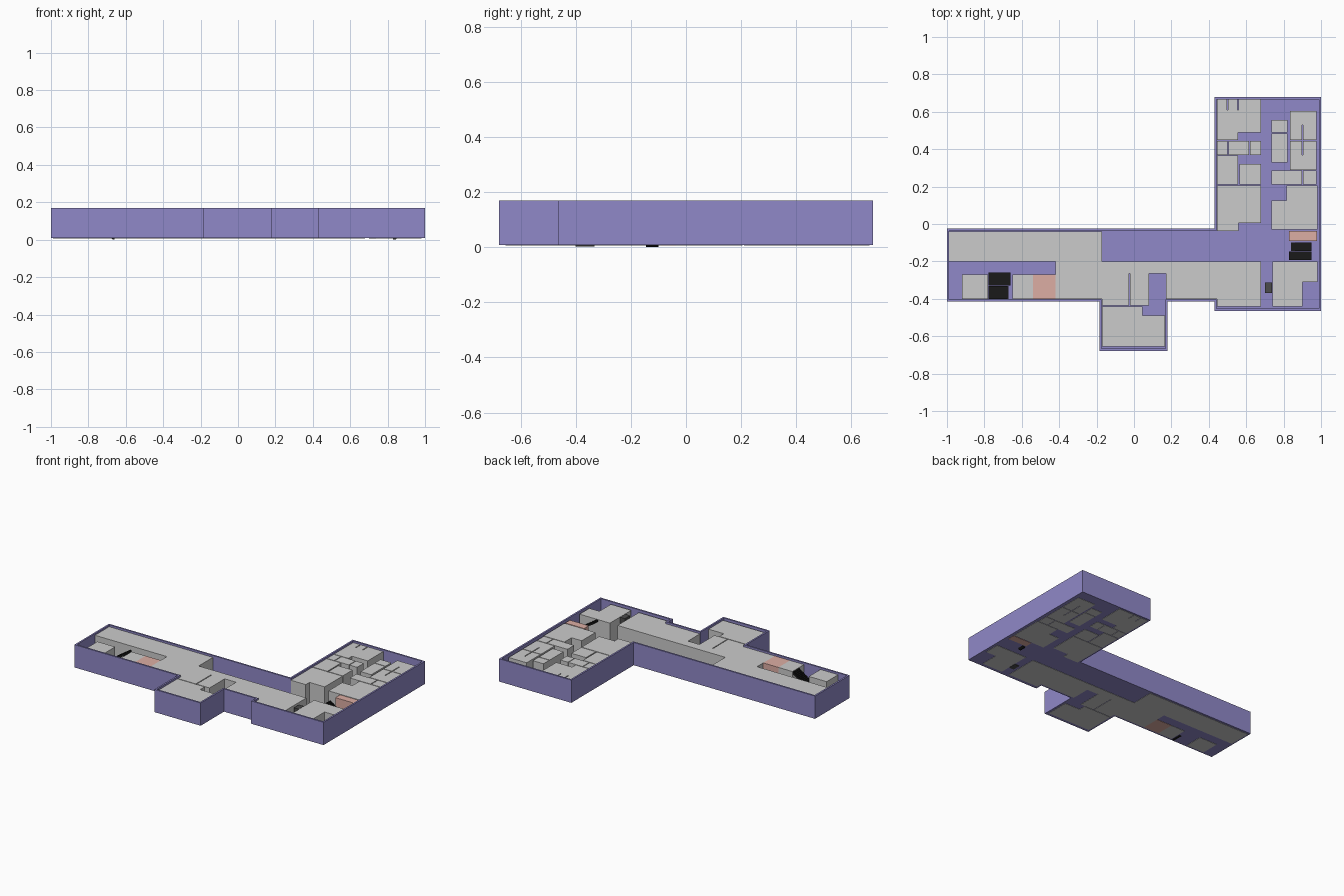
import bpy, bmesh
from mathutils import Vector

if "Cube" in bpy.data.objects:
    bpy.data.objects.remove(bpy.data.objects["Cube"])


def material(name, rgb):
    m = bpy.data.materials.new(name)
    m.diffuse_color = (*rgb, 1)
    m.use_nodes = True
    m.node_tree.nodes["Principled BSDF"].inputs["Base Color"].default_value = m.diffuse_color
    return m


PURPLE = material("purple", (0.28, 0.25, 0.58))
PINK = material("pink", (0.72, 0.42, 0.37))
DARK = material("dark_grey", (0.07, 0.07, 0.07))
BLACK = material("black", (0.01, 0.01, 0.01))


def finish(bm, name, mat=None):
    bmesh.ops.recalc_face_normals(bm, faces=bm.faces)
    me = bpy.data.meshes.new(name)
    bm.to_mesh(me)
    bm.free()
    ob = bpy.data.objects.new(name, me)
    bpy.context.collection.objects.link(ob)
    if mat:
        me.materials.append(mat)
    return ob


def prism(name, pts, z0=0.006, z1=0.158, mat=None):
    """Floor-plan polygon raised into a block."""
    bm = bmesh.new()
    low = [bm.verts.new((x, y, z0)) for x, y in pts]
    top = [bm.verts.new((x, y, z1)) for x, y in pts]
    bm.faces.new(low)
    bm.faces.new(top)
    n = len(pts)
    for i in range(n):
        j = (i + 1) % n
        bm.faces.new((low[i], low[j], top[j], top[i]))
    return finish(bm, name, mat)


def rect(x0, x1, y0, y1):
    return [(x0, y0), (x1, y0), (x1, y1), (x0, y1)]


def slot(x, y_open, y_end, dx):
    """Thin wall gap cut into an outline; dx is half its width, signed by travel."""
    return [(x - dx, y_open), (x - dx, y_end), (x + dx, y_end), (x + dx, y_open)]


def inset(pts, t):
    """Offset a clockwise right-angled outline inwards."""
    out = []
    for i, p in enumerate(pts):
        a = (Vector(p) - Vector(pts[i - 1])).normalized()
        b = (Vector(pts[(i + 1) % len(pts)]) - Vector(p)).normalized()
        out.append(Vector(p) + t * (Vector((a.y, -a.x)) + Vector((b.y, -b.x))))
    return out


# Outer shell: open tray with thin walls and a floor
outline = [(-1, -.025), (.43, -.025), (.43, .678), (1, .678), (1, -.465), (.43, -.465),
           (.43, -.415), (.18, -.415), (.18, -.678), (-.185, -.678), (-.185, -.415), (-1, -.415)]
bm = bmesh.new()
inner = inset(outline, .012)
rings = [[bm.verts.new((x, y, z)) for x, y in pts]
         for pts, z in ((outline, .008), (outline, .17), (inner, .17), (inner, .012))]
for r0, r1 in zip(rings, rings[1:]):
    for i in range(len(r0)):
        j = (i + 1) % len(r0)
        bm.faces.new((r0[i], r0[j], r1[j], r1[i]))
bm.faces.new(rings[0])
bm.faces.new(rings[-1])
finish(bm, "outer_shell", PURPLE)

# Rectangular rooms
rooms = [
    (-.988, -.17, -.2, -.04), (-.65, -.54, -.4, -.27), (-.92, -.78, -.4, -.27),
    (.443, .557, .21, .365), (.565, .68, .21, .32),
    (.443, .5, .37, .445), (.505, .615, .37, .445), (.62, .68, .37, .445),
    (.735, .82, .49, .555), (.735, .82, .33, .485),
    (.735, .897, .21, .285), (.903, .975, .21, .285),
]
for i, r in enumerate(rooms):
    prism(f"room_{i + 1}", rect(*r))
for i, r in enumerate([(-.54, -.42, -.4, -.27), (.83, .978, -.09, -.037)]):
    prism(f"washroom_{i + 1}", rect(*r), mat=PINK)
prism("lift_shaft", rect(.7, .738, -.37, -.312), mat=DARK)

# Rooms with notches and wall gaps
prism("main_hall", [(-.42, -.2), (.68, -.2), (.68, -.44), (.443, -.44), (.443, -.4), (.17, -.4),
                    (.17, -.265), (.08, -.265), (.08, -.435), *slot(-.025, -.435, -.265, -.003),
                    (-.17, -.435), (-.17, -.4), (-.42, -.4)])
prism("bay_room", [(-.17, -.44), (.045, -.44), (.045, -.49), (.165, -.49), (.165, -.655), (-.17, -.655)])
prism("front_corner_room", [(.74, -.2), (.98, -.2), (.98, -.31), (.9, -.31), (.9, -.44), (.74, -.44)])
prism("wing_west_room", [(.443, -.037), (.56, -.037), (.56, .005), (.68, .005), (.68, .205), (.443, .205)])
prism("wing_east_room", [(.735, -.03), (.98, -.03), (.98, .205), (.815, .205), (.815, .125), (.735, .125)])
prism("wing_back_room", [(.443, .45), (.555, .45), (.555, .49), (.68, .49), (.68, .665),
                         *slot(.557, .665, .61, -.003), *slot(.5, .665, .61, -.003), (.443, .665)])
prism("east_room_back", [(.833, .45), *slot(.9, .45, .53, .003), (.975, .45), (.975, .605), (.833, .605)])
prism("east_room_middle", [(.833, .29), (.975, .29), (.975, .445), *slot(.9, .445, .37, -.003), (.833, .445)])


def flight(name, x0, x1, y0, y1, z0, z1, steps=12):
    """Saw-tooth stair slab climbing from x0 to x1."""
    dx, dz = (x1 - x0) / steps, (z1 - z0) / steps
    prof = []
    for i in range(steps):
        prof += [(x0 + i * dx, z0 + i * dz), (x0 + i * dx, z0 + (i + 1) * dz)]
    prof += [(x1, z1), (x1, z1 - 2 * dz), (x0 + dx, z0)]
    bm = bmesh.new()
    a = bm.faces.new([bm.verts.new((x, y0, z)) for x, z in prof])
    ext = bmesh.ops.extrude_face_region(bm, geom=[a])
    verts = [g for g in ext["geom"] if isinstance(g, bmesh.types.BMVert)]
    bmesh.ops.translate(bm, verts=verts, vec=(0, y1 - y0, 0))
    finish(bm, name, BLACK)


# Two-flight staircases
flight("west_stair_lower", -.66, -.778, -.4, -.332, .002, .083)
flight("west_stair_upper", -.778, -.66, -.328, -.258, .083, .163)
flight("east_stair_lower", .83, .95, -.145, -.1, 0, .08)
flight("east_stair_upper", .95, .83, -.193, -.148, .08, .16)
